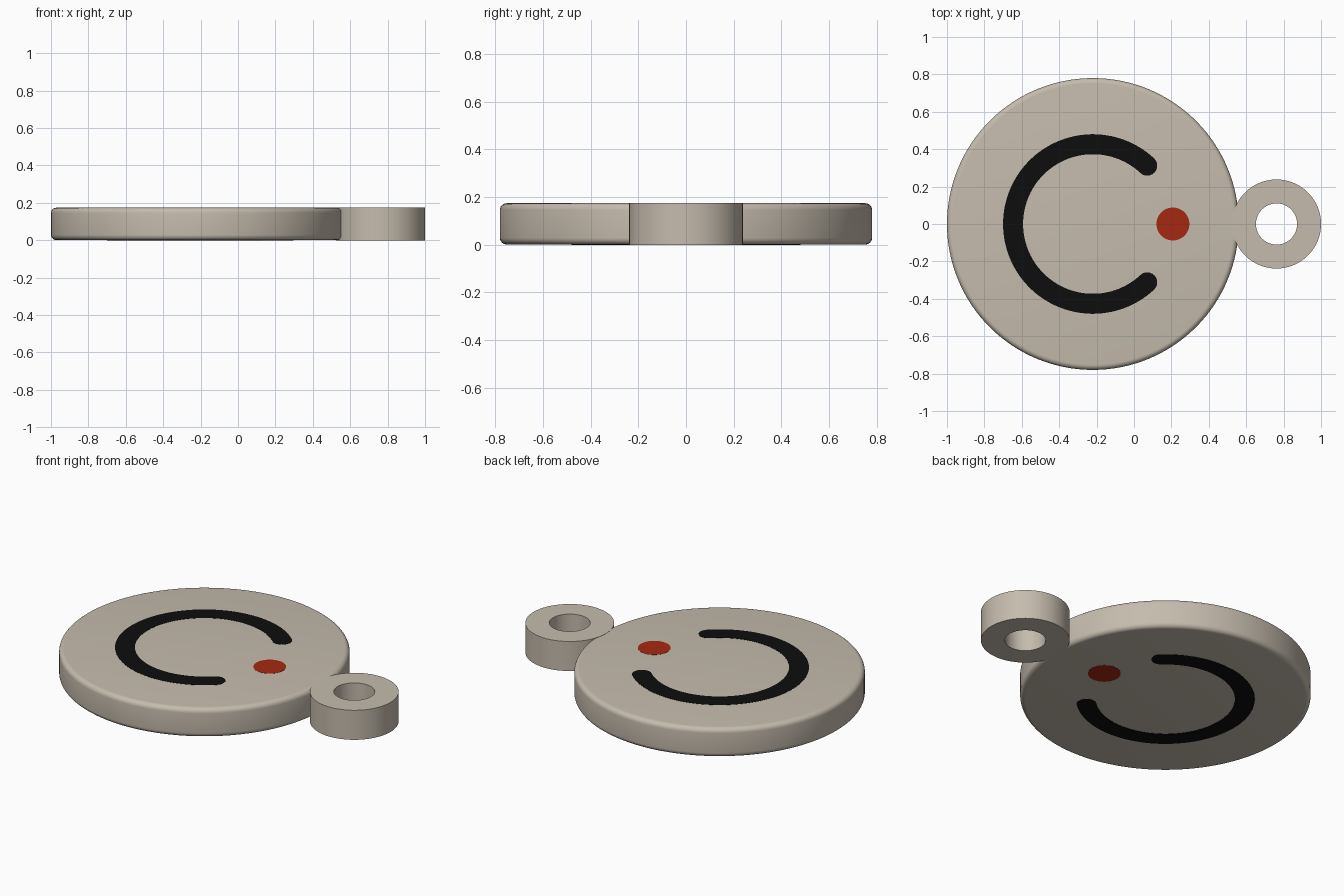
import bpy, bmesh, math

if "Cube" in bpy.data.objects:
    bpy.data.objects.remove(bpy.data.objects["Cube"])

H = 0.175           # tag thickness
CX = -0.22          # disc centre
SKIN = 0.001        # painted inlays stand proud by this much


def material(name, rgb):
    m = bpy.data.materials.new(name)
    m.diffuse_color = (*rgb, 1)
    m.use_nodes = True
    m.node_tree.nodes["Principled BSDF"].inputs["Base Color"].default_value = m.diffuse_color
    return m


STONE = material("warm beige", (0.56, 0.50, 0.42))
BLACK = material("black", (0.004, 0.004, 0.004))
RED = material("brick red", (0.38, 0.022, 0.006))


def finish(name, bm, mat, angle=40):
    bmesh.ops.recalc_face_normals(bm, faces=bm.faces)
    me = bpy.data.meshes.new(name)
    bm.to_mesh(me)
    bm.free()
    ob = bpy.data.objects.new(name, me)
    bpy.context.collection.objects.link(ob)
    me.materials.append(mat)
    bpy.ops.object.select_all(action='DESELECT')
    ob.select_set(True)
    bpy.context.view_layer.objects.active = ob
    bpy.ops.object.shade_smooth_by_angle(angle=math.radians(angle))
    return ob


def lathe(name, profile, cx, mat, closed, n=128):
    """Revolve an (r, z) profile about a vertical axis; open ends are capped."""
    bm = bmesh.new()
    rings = [[bm.verts.new((cx + r * math.cos(2 * math.pi * i / n),
                            r * math.sin(2 * math.pi * i / n), z)) for i in range(n)]
             for r, z in profile]
    pairs = list(zip(rings, rings[1:]))
    if closed:
        pairs.append((rings[-1], rings[0]))
    else:
        bm.faces.new(rings[0])
        bm.faces.new(rings[-1])
    for a, b in pairs:
        for i in range(n):
            j = (i + 1) % n
            bm.faces.new((a[i], a[j], b[j], b[i]))
    return finish(name, bm, mat)


def plate(name, outline, z0, z1, mat):
    """Thin flat plate from an outline."""
    bm = bmesh.new()
    face = bm.faces.new([bm.verts.new((x, y, z0)) for x, y in outline])
    ext = bmesh.ops.extrude_face_region(bm, geom=[face])
    for v in ext["geom"]:
        if isinstance(v, bmesh.types.BMVert):
            v.co.z = z1
    return finish(name, bm, mat)


def arc(cx, cy, r, a0, a1, n):
    return [(cx + r * math.cos(math.radians(a0 + (a1 - a0) * i / n)),
             cy + r * math.sin(math.radians(a0 + (a1 - a0) * i / n))) for i in range(n + 1)]


# round disc with filleted rims
R, F = 0.78, 0.028
lo, hi = SKIN, H - SKIN
profile = arc(R - F, lo + F, F, -90, 0, 6) + arc(R - F, hi - F, F, 0, 90, 6)
lathe("disc", profile, CX, STONE, closed=False)

# hanging loop
lathe("hanging_loop", [(0.11, 0), (0.238, 0), (0.238, H), (0.11, H)], 0.762, STONE, closed=True)

# round-ended open ring outline
RI, RO, END = 0.373, 0.48, 47
RM, CAP = (RI + RO) / 2, (RO - RI) / 2
ex, ey = RM * math.cos(math.radians(END)), RM * math.sin(math.radians(END))
open_ring = (arc(CX, 0, RO, END, 360 - END, 96)
             + arc(CX + ex, -ey, CAP, -END, 180 - END, 12)[1:-1]
             + arc(CX, 0, RI, 360 - END, END, 96)
             + arc(CX + ex, ey, CAP, 180 + END, 360 + END, 12)[1:-1])
dot = arc(0.208, 0, 0.088, 0, 360, 64)[:-1]

# the inlays show on both faces of the tag
for side, z0, z1 in (("top", hi - SKIN, H), ("bottom", 0, lo + SKIN)):
    plate("open_ring_inlay_" + side, open_ring, z0, z1, BLACK)
    plate("dot_inlay_" + side, dot, z0, z1, RED)
